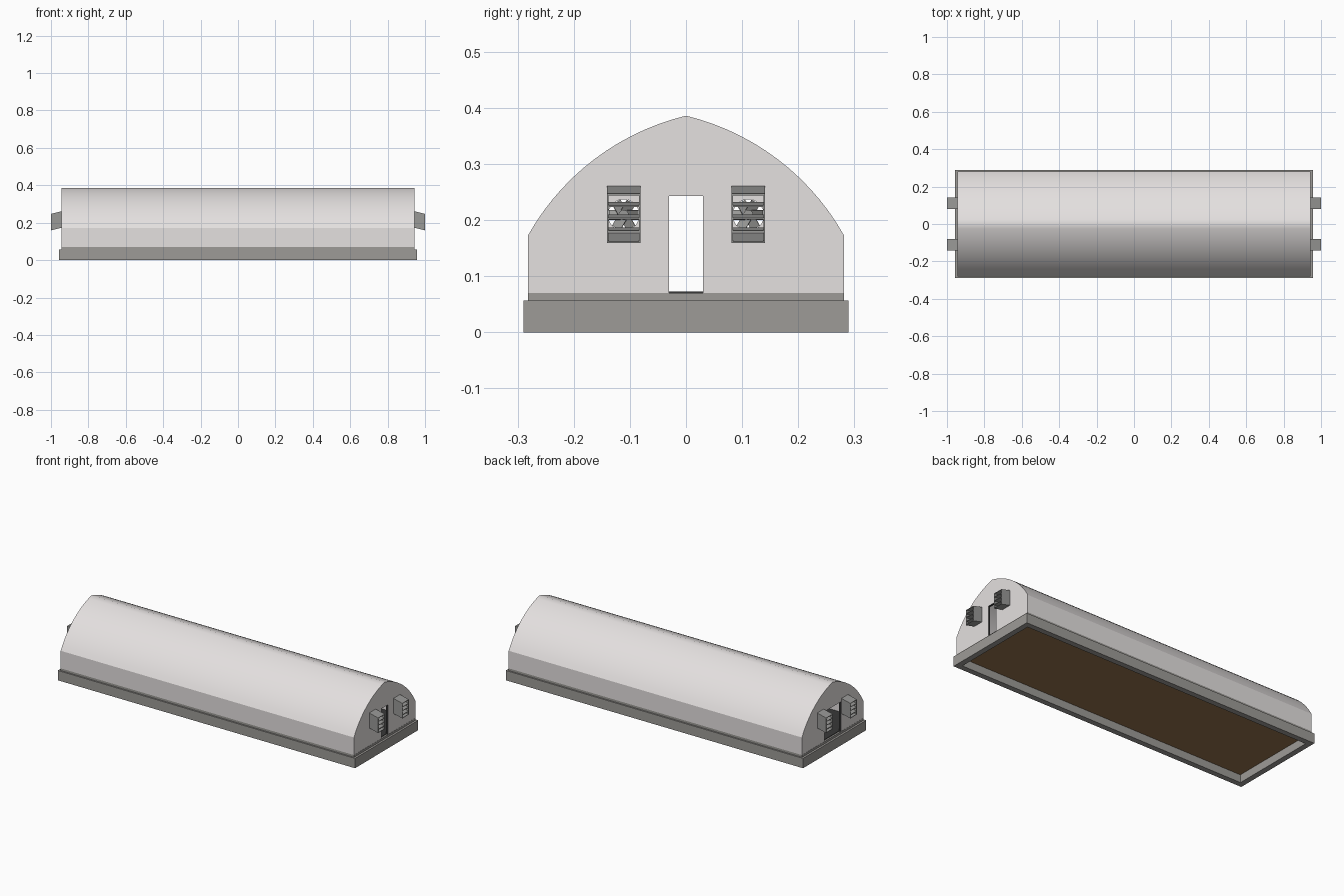
import bpy, bmesh, math
from mathutils import Matrix, Vector

if "Cube" in bpy.data.objects:
    bpy.data.objects.remove(bpy.data.objects["Cube"])


def material(name, rgb):
    m = bpy.data.materials.new(name)
    m.diffuse_color = (*rgb, 1)
    m.use_nodes = True
    m.node_tree.nodes["Principled BSDF"].inputs["Base Color"].default_value = m.diffuse_color
    return m


SHELL = material("warm white sheeting", (0.78, 0.75, 0.745))
CONCRETE = material("concrete grey", (0.34, 0.33, 0.31))
METAL = material("vent grey", (0.32, 0.32, 0.31))
SOIL = material("brown floor", (0.30, 0.17, 0.075))
DARK = material("dark frame", (0.04, 0.04, 0.04))


def finish(name, bm, mat):
    bmesh.ops.recalc_face_normals(bm, faces=bm.faces[:])
    me = bpy.data.meshes.new(name)
    bm.to_mesh(me)
    bm.free()
    me.materials.append(mat)
    ob = bpy.data.objects.new(name, me)
    bpy.context.collection.objects.link(ob)
    return ob


def add_box(bm, x0, x1, y0, y1, z0, z1):
    m = Matrix.Translation(((x0 + x1) / 2, (y0 + y1) / 2, (z0 + z1) / 2))
    s = Matrix.Diagonal((abs(x1 - x0), abs(y1 - y0), abs(z1 - z0), 1))
    bmesh.ops.create_cube(bm, size=1, matrix=m @ s)


def add_prism(bm, pts, y0, y1):
    """Extrude an x-z outline from y0 to y1."""
    f = bm.faces.new([bm.verts.new((x, y0, z)) for x, z in pts])
    ext = bmesh.ops.extrude_face_region(bm, geom=[f])["geom"]
    bmesh.ops.translate(bm, vec=(0, y1 - y0, 0),
                        verts=[v for v in ext if isinstance(v, bmesh.types.BMVert)])


def add_rim(bm, hx, hy, t, z0, z1):
    """Rectangular ring wall of thickness t."""
    loops = []
    for z, d in ((z0, 0), (z1, 0), (z1, t), (z0, t)):
        a, b = hx - d, hy - d
        loops.append([bm.verts.new((x, y, z)) for x, y in
                      ((-a, -b), (a, -b), (a, b), (-a, b))])
    for i in range(4):
        p, q = loops[i], loops[(i + 1) % 4]
        for k in range(4):
            j = (k + 1) % 4
            bm.faces.new((p[k], p[j], q[j], q[k]))


def arch(d):
    """Pointed arch outline in y-z, inset by d, from right foot to left foot."""
    a, b = Vector((0.282, 0.172)), Vector((0, 0.386))
    half, sag = (b - a).length / 2, 0.037
    r = (half ** 2 + sag ** 2) / (2 * sag)
    n = Vector((a.y - b.y, b.x - a.x)).normalized()      # points inward
    c = (a + b) / 2 + n * (r - sag)
    t0, t1 = (math.atan2(*(p - c).yx) for p in (a, b))
    right = [(c.x + r * math.cos(t), c.y + r * math.sin(t))
             for t in (t0 + (t1 - t0) * i / 14 for i in range(15))]
    right = [(0.282, 0.07)] + right
    k = 1 - d / 0.282
    pts = right + [(-y, z) for y, z in reversed(right[:-1])]
    return [(y * k, 0.07 + (z - 0.07) * (1 - d / 0.316)) for y, z in pts]


# Foundation: lower ring, upper kerb, brown floor and dark floor covering
bm = bmesh.new()
add_rim(bm, 0.956, 0.29, 0.032, 0, 0.057)
finish("foundation", bm, CONCRETE)
bm = bmesh.new()
add_rim(bm, 0.944, 0.282, 0.022, 0.057, 0.07)
finish("kerb", bm, CONCRETE)
bm = bmesh.new()
add_box(bm, -0.923, 0.923, -0.26, 0.26, 0.045, 0.069)
finish("floor", bm, SOIL)
bm = bmesh.new()
add_box(bm, -0.934, 0.934, -0.27, 0.27, 0.069, 0.073)
finish("floor_covering", bm, DARK)

# Arched roof and side walls, hollow
L, T = 0.943, 0.01
bm = bmesh.new()
loops = [[bm.verts.new((x, y, z)) for y, z in arch(d)]
         for x, d in ((-L, 0), (L, 0), (L, T), (-L, T))]
for i in range(4):
    p, q = loops[i], loops[(i + 1) % 4]
    for k in range(len(p) - 1):
        bm.faces.new((p[k], p[k + 1], q[k + 1], q[k]))
for k in (0, -1):
    bm.faces.new([lp[k] for lp in loops])
shell = finish("arched_shell", bm, SHELL)
bpy.context.view_layer.objects.active = shell
shell.select_set(True)
bpy.ops.object.shade_smooth_by_angle(angle=math.radians(25))
# The ridge is shaded smoothly, the eaves stay sharp
verts = shell.data.vertices
for e in shell.data.edges:
    a, b = (verts[i].co for i in e.vertices)
    if abs(a.y) + abs(b.y) < 0.001 and abs(a.x - b.x) > 1:
        e.use_edge_sharp = False

FAN_Y, FAN_Z, FAN_R = 0.111, 0.209, 0.028
SIDEWAYS = Matrix.Rotation(math.pi / 2, 4, 'Y')


def end_wall(name, s, door):
    # Gable panel with a doorway and two round fan holes
    bm = bmesh.new()
    f = bm.faces.new([bm.verts.new((s * (L - 0.012), y, z)) for y, z in arch(0.004)])
    ext = bmesh.ops.extrude_face_region(bm, geom=[f])["geom"]
    bmesh.ops.translate(bm, vec=(s * 0.012, 0, 0),
                        verts=[v for v in ext if isinstance(v, bmesh.types.BMVert)])
    wall = finish(name, bm, SHELL)
    bm = bmesh.new()
    add_box(bm, s * L - 0.05, s * L + 0.05, -door, door, 0.02, 0.243)
    for y in (-FAN_Y, FAN_Y):
        bmesh.ops.create_cone(bm, cap_ends=True, segments=20, radius1=FAN_R, radius2=FAN_R,
                              depth=0.1, matrix=Matrix.Translation((s * L, y, FAN_Z)) @ SIDEWAYS)
    cutter = finish("opening_cutter", bm, SHELL)
    cutter.hide_render = True
    mod = wall.modifiers.new("openings", 'BOOLEAN')
    mod.operation, mod.solver, mod.object = 'DIFFERENCE', 'EXACT', cutter
    bpy.context.view_layer.objects.active = wall
    bpy.ops.object.modifier_apply(modifier=mod.name)
    bpy.data.objects.remove(cutter)
    # Dark reveals around the openings
    wall.data.materials.append(DARK)
    for f in wall.data.polygons:
        if abs(f.normal.x) < 0.5 and abs(f.center.y) < 0.15 and 0.08 < f.center.z < 0.25:
            f.material_index = len(wall.data.materials) - 1


def vent(name, s, y):
    # Tapered hood: two cheeks, sloping top and bottom, three louvres
    bm = bmesh.new()
    xi, xo, w, t = s * L, s * 1.0, 0.03, 0.003
    for e in (-1, 1):
        add_prism(bm, [(xi, 0.173), (xo, 0.159), (xo, 0.247), (xi, 0.261)],
                  y + e * w, y + e * (w - t))
    for za, zb in ((0.258, 0.244), (0.173, 0.159)):
        add_prism(bm, [(xi, za), (xo, zb), (xo, zb + t), (xi, za + t)], y - w, y + w)
    for z in (0.181, 0.204, 0.226):
        add_prism(bm, [(s * 0.965, z + 0.003), (xo, z - 0.003), (xo, z), (s * 0.965, z + 0.006)],
                  y - w, y + w)
    finish(name + "_hood", bm, METAL)
    # Fan: hub and six pitched blades
    bm = bmesh.new()
    c = Matrix.Translation((s * (L - 0.006), y, FAN_Z))
    bmesh.ops.create_cone(bm, cap_ends=True, segments=12, radius1=0.009, radius2=0.009,
                          depth=0.014, matrix=c @ SIDEWAYS)
    for i in range(6):
        m = (c @ Matrix.Rotation(i * math.pi / 3 + math.pi / 6, 4, 'X')
             @ Matrix.Translation((0, 0, 0.016)) @ Matrix.Rotation(0.5, 4, 'Z')
             @ Matrix.Diagonal((0.0015, 0.019, 0.021, 1)))
        bmesh.ops.create_cube(bm, size=1, matrix=m)
    finish(name + "_fan", bm, METAL)


# Narrow door on the right end, wide door on the left end, two vents on each
for side, s, door in (("right", 1, 0.03), ("left", -1, 0.075)):
    end_wall(side + "_end_wall", s, door)
    for place, y in (("front", -FAN_Y), ("back", FAN_Y)):
        vent(f"{side}_{place}_vent", s, y)
